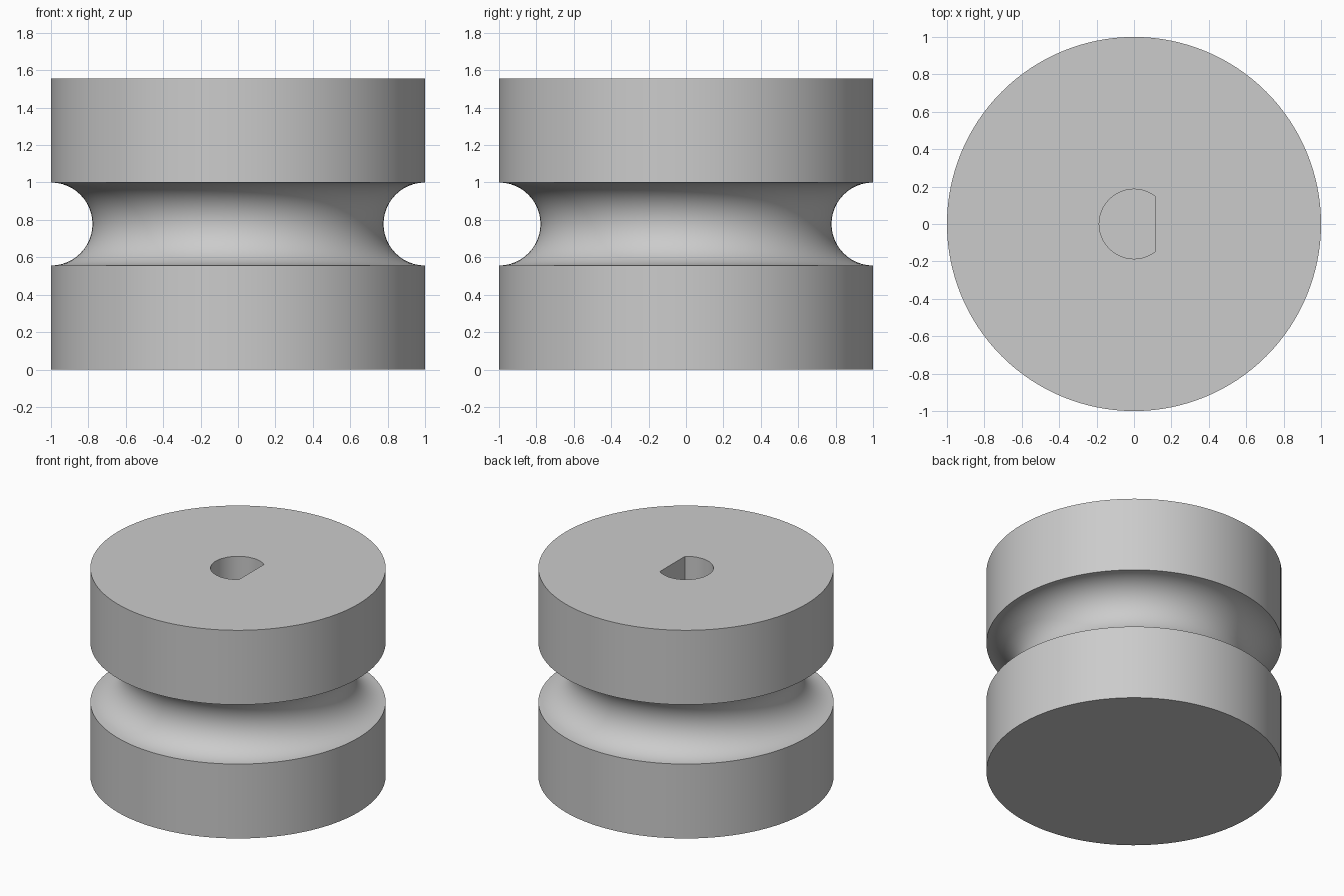
import bpy, bmesh
from math import sin, cos, pi, acos, tau

cube = bpy.data.objects.get("Cube")
if cube:
    bpy.data.objects.remove(cube)

HEIGHT, RADIUS, GROOVE = 1.556, 1.0, 0.222
HOLE_R, FLAT_X, HOLE_FLOOR = 0.186, 0.112, 0.45
SIDES = 128

grey = bpy.data.materials.new("plain grey")
grey.use_nodes = True
colour = (0.6, 0.6, 0.6, 1)
grey.diffuse_color = colour
grey.node_tree.nodes["Principled BSDF"].inputs["Base Color"].default_value = colour


def make_object(name, bm):
    bmesh.ops.recalc_face_normals(bm, faces=bm.faces)
    mesh = bpy.data.meshes.new(name)
    bm.to_mesh(mesh)
    bm.free()
    mesh.materials.append(grey)
    obj = bpy.data.objects.new(name, mesh)
    bpy.context.collection.objects.link(obj)
    return obj


# Wheel body: a cylinder profile with a half-round groove, spun about z
steps = 24
groove = [(RADIUS - GROOVE * sin(pi * i / steps),
           HEIGHT / 2 - GROOVE * cos(pi * i / steps)) for i in range(steps + 1)]
profile = [(RADIUS, 0)] + groove + [(RADIUS, HEIGHT)]
bm = bmesh.new()
verts = [bm.verts.new((r, 0, z)) for r, z in profile]
edges = [bm.edges.new(pair) for pair in zip(verts, verts[1:])]
bmesh.ops.spin(bm, geom=verts + edges, cent=(0, 0, 0), axis=(0, 0, 1),
               angle=tau, steps=SIDES)
bmesh.ops.remove_doubles(bm, verts=bm.verts, dist=0.0001)
bmesh.ops.holes_fill(bm, edges=[e for e in bm.edges if e.is_boundary], sides=0)
wheel = make_object("grooved_wheel", bm)

# D-shaped shaft hole cutter
start = acos(FLAT_X / HOLE_R)
arc = [start + (tau - 2 * start) * i / 64 for i in range(65)]
bm = bmesh.new()
base = bm.faces.new([bm.verts.new((HOLE_R * cos(a), HOLE_R * sin(a), HOLE_FLOOR))
                     for a in arc])
top = bmesh.ops.extrude_face_region(bm, geom=[base])["geom"]
bmesh.ops.translate(bm, vec=(0, 0, HEIGHT),
                    verts=[v for v in top if isinstance(v, bmesh.types.BMVert)])
if base.is_valid and not all(len(e.link_faces) == 2 for e in bm.edges):
    bmesh.ops.holes_fill(bm, edges=[e for e in bm.edges if e.is_boundary], sides=0)
cutter = make_object("shaft_hole_cutter", bm)
cutter.hide_render = True

# Cut the blind hole, then remove the cutter
cut = wheel.modifiers.new("shaft hole", "BOOLEAN")
cut.operation = "DIFFERENCE"
cut.solver = "EXACT"
cut.object = cutter
bpy.ops.object.select_all(action="DESELECT")
wheel.select_set(True)
bpy.context.view_layer.objects.active = wheel
bpy.ops.object.modifier_apply(modifier=cut.name)
bpy.data.objects.remove(cutter)

# Smooth round walls, sharp rims
bpy.ops.object.shade_smooth_by_angle(angle=pi / 6)
